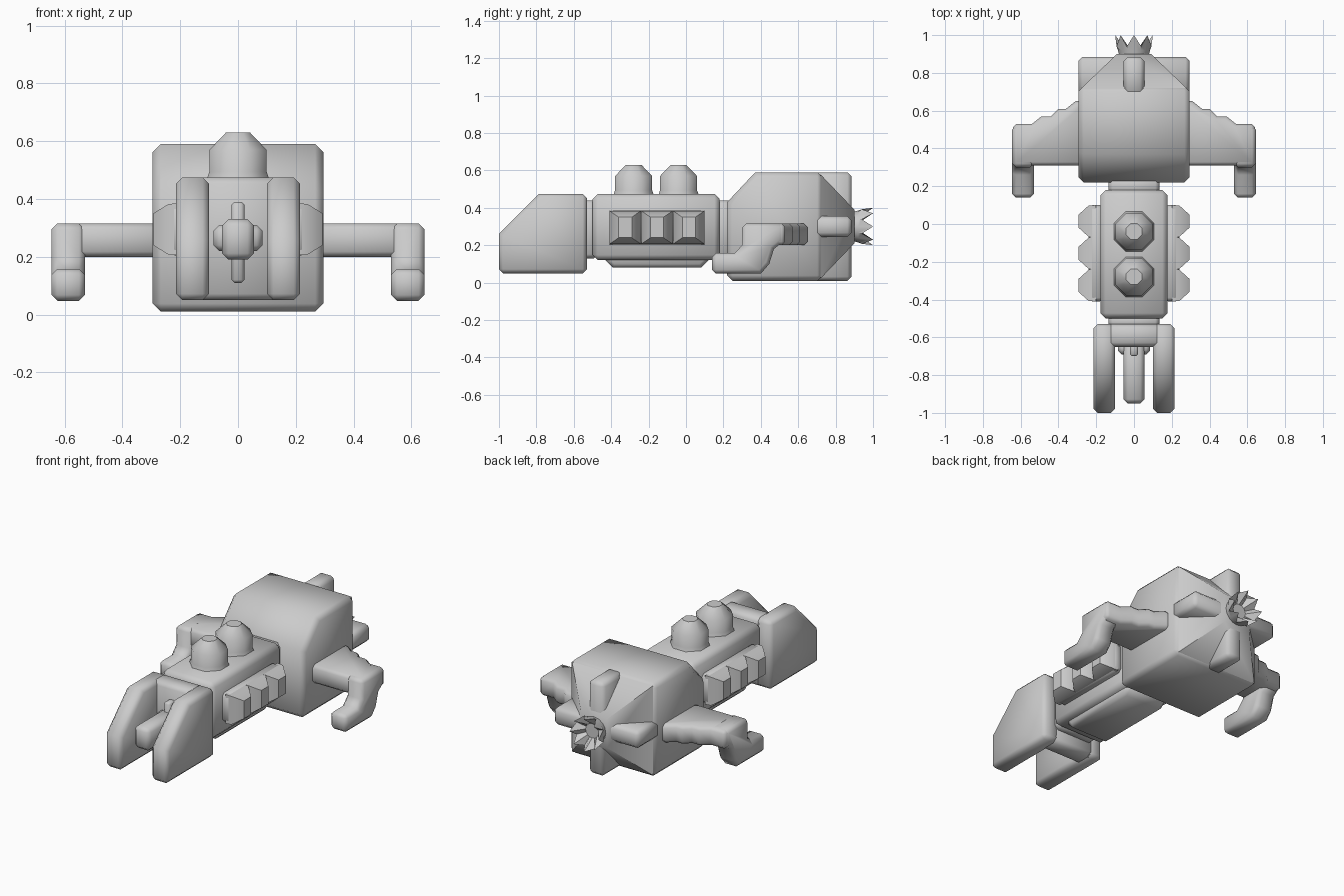
import bpy, bmesh
from math import sin, cos, pi, radians

if "Cube" in bpy.data.objects:
    bpy.data.objects.remove(bpy.data.objects["Cube"], do_unlink=True)

grey = bpy.data.materials.new("hull grey")
grey.use_nodes = True
grey.diffuse_color = (0.6, 0.6, 0.6, 1)
grey.node_tree.nodes["Principled BSDF"].inputs["Base Color"].default_value = (0.6, 0.6, 0.6, 1)
parts = []


def loft(name, rings, bevel=0.022, mirror=False):
    """Skin a list of matching rings, cap both ends and chamfer the square edges."""
    bm = bmesh.new()
    rows = [[bm.verts.new(p) for p in ring] for ring in rings]
    n = len(rows[0])
    for a, b in zip(rows, rows[1:]):
        for i in range(n):
            j = (i + 1) % n
            bm.faces.new((a[i], a[j], b[j], b[i]))
    bm.faces.new(rows[0])
    bm.faces.new(rows[-1])
    bmesh.ops.recalc_face_normals(bm, faces=bm.faces)
    if bevel:
        edges = [e for e in bm.edges if e.calc_face_angle(0) > radians(60)]
        bmesh.ops.bevel(bm, geom=edges, offset=bevel, segments=1,
                        affect='EDGES', clamp_overlap=True)
    mesh = bpy.data.meshes.new(name)
    bm.to_mesh(mesh)
    bm.free()
    mesh.materials.append(grey)
    ob = bpy.data.objects.new(name, mesh)
    bpy.context.collection.objects.link(ob)
    if mirror:
        ob.modifiers.new("Mirror", 'MIRROR')
    parts.append(ob)
    return ob


def box(name, x, y, z, bevel=0.022, mirror=False):
    ring = lambda h: [(x[0], y[0], h), (x[1], y[0], h), (x[1], y[1], h), (x[0], y[1], h)]
    return loft(name, [ring(z[0]), ring(z[1])], bevel, mirror)


def side_profile(name, yz, x, bevel=0.022, mirror=False):
    return loft(name, [[(h, y, z) for y, z in yz] for h in x], bevel, mirror)


# Forked prow with a gun between the prongs
prong = [(-1, 0.05), (-0.53, 0.05), (-0.53, 0.475), (-0.785, 0.475), (-1, 0.26)]
side_profile("prow_prong", prong, (0.1, 0.215), mirror=True)
box("prow_bridge", (-0.15, 0.15), (-0.65, -0.53), (0.05, 0.475))
box("gun_barrel", (-0.055, 0.055), (-0.95, -0.6), (0.19, 0.33))
box("gun_fin", (-0.022, 0.022), (-0.7, -0.62), (0.11, 0.39), 0.01)
box("gun_collar", (-0.085, 0.085), (-0.69, -0.62), (0.22, 0.31), 0.02)

# Middle body, necks and keel
box("front_neck", (-0.135, 0.135), (-0.56, -0.47), (0.13, 0.44))
box("rear_neck", (-0.135, 0.135), (0.15, 0.25), (0.13, 0.44))
box("middle_body", (-0.178, 0.178), (-0.5, 0.18), (0.12, 0.475), 0.028)
side_profile("keel", [(-0.43, 0.12), (-0.39, 0.08), (0.08, 0.08), (0.12, 0.12),
                      (0.12, 0.2), (-0.43, 0.2)], (-0.14, 0.14), 0.02)

# Eight-sided domes on the back
for label, cy in (("front", -0.28), ("rear", -0.04)):
    rings = [[(r * cos(a), cy + r * sin(a), z)
              for a in [pi / 8 + k * pi / 4 for k in range(8)]]
             for r, z in ((0.12, 0.46), (0.107, 0.495), (0.107, 0.57), (0.045, 0.63))]
    loft(label + "_dome", rings, 0)

# Side pods with three bumps each
box("pod_base", (0.16, 0.24), (-0.41, 0.1), (0.205, 0.385), 0.02, True)
for k in range(3):
    cy = -0.325 + k * 0.17
    rings = [[(x, cy + sy * w, 0.295 + sz * h)
              for sy, sz in ((-1, -1), (1, -1), (1, 1), (-1, 1))]
             for x, w, h in ((0.2, 0.085, 0.09), (0.24, 0.083, 0.088), (0.293, 0.035, 0.055))]
    loft("pod_bump", rings, 0, True)

# Main hull with sloped brow and tapering tail
side_profile("main_hull", [(0.22, 0.01), (0.73, 0.01), (0.73, 0.59), (0.37, 0.59), (0.22, 0.43)],
             (-0.295, 0.295), 0.028)
tail = [[(sx * r, y, 0.3 + sz * r) for sx, sz in ((-1, -1), (1, -1), (1, 1), (-1, 1))]
        for r, y in ((0.278, 0.72), (0.09, 0.9))]
loft("tail_cone", tail, 0)
box("tail_fin_vertical", (-0.055, 0.055), (0.68, 0.885), (0.01, 0.59))
box("tail_fin_horizontal", (-0.295, 0.295), (0.68, 0.885), (0.245, 0.355))

# Flared nozzle with a crown of points
crown = []
for r, y, peak in ((0.07, 0.86, 0), (0.085, 0.92, 0), (0.1, 0.94, 0.06), (0.045, 0.92, 0)):
    crown.append([(r * cos(k * pi / 8), y + (peak if k % 2 == 0 else 0),
                   0.3 + r * sin(k * pi / 8)) for k in range(16)])
loft("nozzle", crown, 0)

# Stepped wings with forward hanging claws
wing = [(0.25, 0.31), (0.64, 0.31), (0.64, 0.53), (0.54, 0.53), (0.49, 0.57), (0.44, 0.57),
        (0.4, 0.61), (0.36, 0.61), (0.31, 0.65), (0.25, 0.65)]
loft("wing", [[(x, y, z) for x, y in wing] for z in (0.2, 0.315)], 0.018, True)
claw = [(0.3, 0.315), (0.52, 0.315), (0.52, 0.22), (0.47, 0.18), (0.445, 0.1), (0.4, 0.048),
        (0.14, 0.048), (0.14, 0.158), (0.26, 0.158), (0.3, 0.2)]
side_profile("wing_claw", claw, (0.53, 0.645), 0.02, True)

# Smooth the chamfers while keeping hard creases
bpy.ops.object.select_all(action='DESELECT')
for ob in parts:
    ob.select_set(True)
bpy.context.view_layer.objects.active = parts[0]
bpy.ops.object.shade_smooth_by_angle(angle=radians(45.5))
